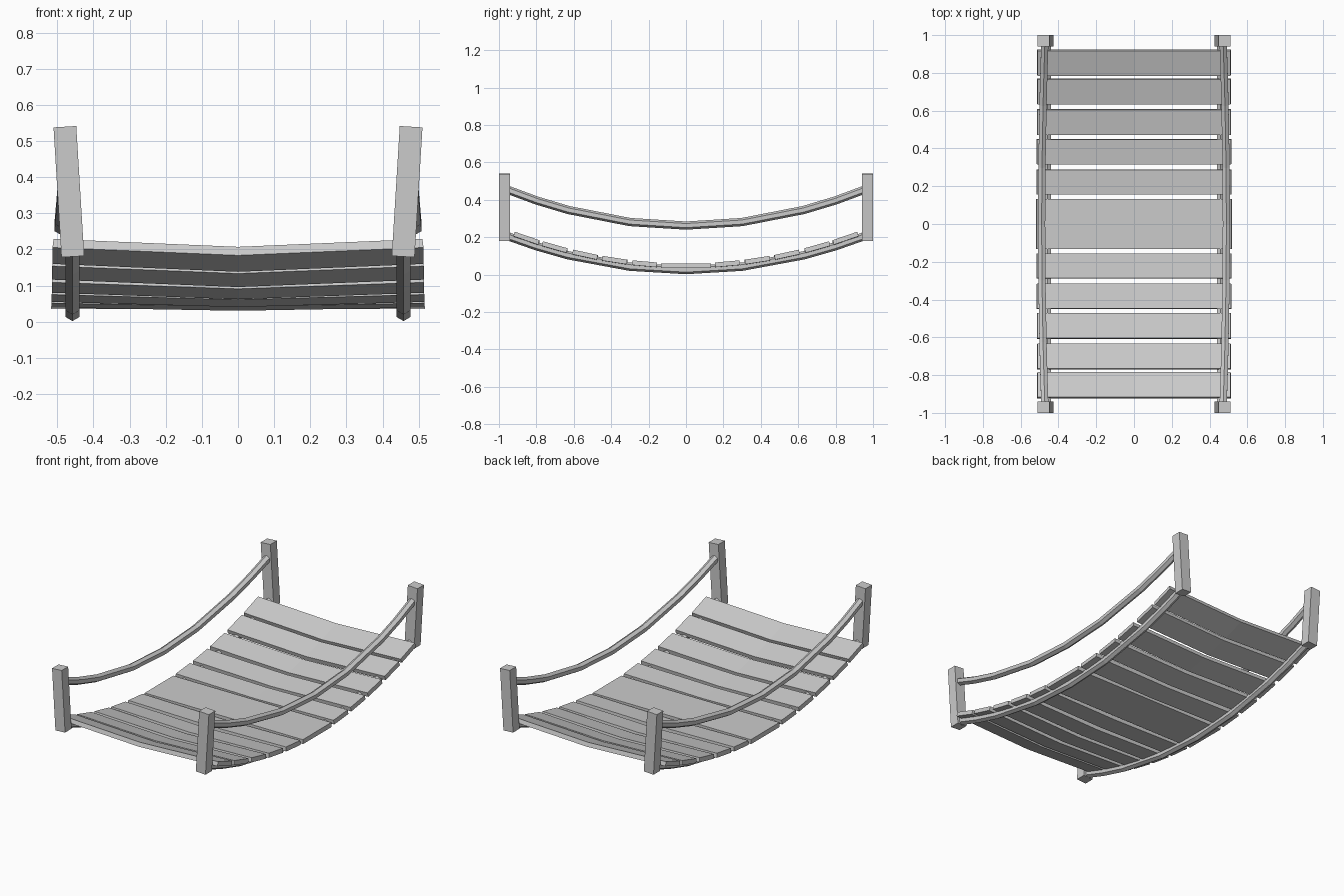
import bpy, bmesh
from math import sin, cos, pi, atan, radians
from mathutils import Matrix, Vector

if "Cube" in bpy.data.objects:
    bpy.data.objects.remove(bpy.data.objects["Cube"])


def finish(bm, name):
    bmesh.ops.recalc_face_normals(bm, faces=bm.faces)
    me = bpy.data.meshes.new(name)
    bm.to_mesh(me)
    bm.free()
    ob = bpy.data.objects.new(name, me)
    bpy.context.collection.objects.link(ob)
    return ob


def loft(rings, name):
    bm = bmesh.new()
    rows = [[bm.verts.new(p) for p in ring] for ring in rings]
    n = len(rows[0])
    for a, b in zip(rows, rows[1:]):
        for i in range(n):
            j = (i + 1) % n
            bm.faces.new((a[i], a[j], b[j], b[i]))
    bm.faces.new(rows[0])
    bm.faces.new(rows[-1])
    return finish(bm, name)


def sag(y, low, rise):
    return low + rise * (y / 0.94) ** 2


# Sagging six-sided ropes
def rope(name, side, low, rise, x_mid, x_end, r=0.022):
    half = [0.3, 0.63, 0.8, 0.96]
    ys = [-y for y in reversed(half)] + [0] + half
    rings = []
    for y in ys:
        x = side * (x_mid + (x_end - x_mid) * (y / 0.96) ** 2)
        tilt = Matrix.Rotation(atan(2 * rise * y / 0.94 ** 2), 3, 'X')
        c = Vector((x, y, sag(y, low, rise)))
        rings.append([c + tilt @ Vector((r * sin(k * pi / 3), 0, r * cos(k * pi / 3)))
                      for k in range(6)])
    return loft(rings, name)


# Planks, dipping slightly at mid-span
def plank(name, y0, width):
    slope = atan(2 * 0.178 * y0 / 0.94 ** 2)
    tilt = Matrix.Rotation(slope, 3, 'X')
    z0 = sag(y0, 0.022, 0.178) + 0.026
    dip = 0.022 * (1 - (1 - abs(y0) / 0.95) ** 2)
    w = width / 2 / cos(slope)
    t = 0.0125
    rings = []
    for s in (-1, 0, 1):
        c = Vector((0, y0, z0 - (dip if s == 0 else 0)))
        ring = []
        for v, h in ((-w, -t), (w, -t), (w, t), (-w, t)):
            x = s * (0.516 - 0.005 * abs(y0) - 0.0015 * h / t)
            ring.append(c + tilt @ Vector((0, v, h)) + Vector((x, 0, 0)))
        rings.append(ring)
    return loft(rings, name)


# Square posts, leaning outward
def post(name, sx, sy):
    bm = bmesh.new()
    m = (Matrix.Translation((sx * 0.468, sy * 0.97, 0.36))
         @ Matrix.Rotation(radians(3.5) * sx, 4, 'Y')
         @ Matrix.Diagonal((0.063, 0.06, 0.36, 1)))
    bmesh.ops.create_cube(bm, size=1, matrix=m)
    return finish(bm, name)


for side, label in ((-1, "left"), (1, "right")):
    rope(label + "_deck_rope", side, 0.024, 0.176, 0.458, 0.458)
    rope(label + "_hand_rope", side, 0.262, 0.186, 0.489, 0.472)
    for sy, end in ((-1, "front"), (1, "back")):
        post(f"{label}_{end}_post", side, sy)

plank("middle_plank", 0, 0.265)
for i, y in enumerate((0.222, 0.382, 0.54, 0.702, 0.853)):
    plank(f"back_plank_{i + 1}", y, 0.132)
    plank(f"front_plank_{i + 1}", -y, 0.132)
